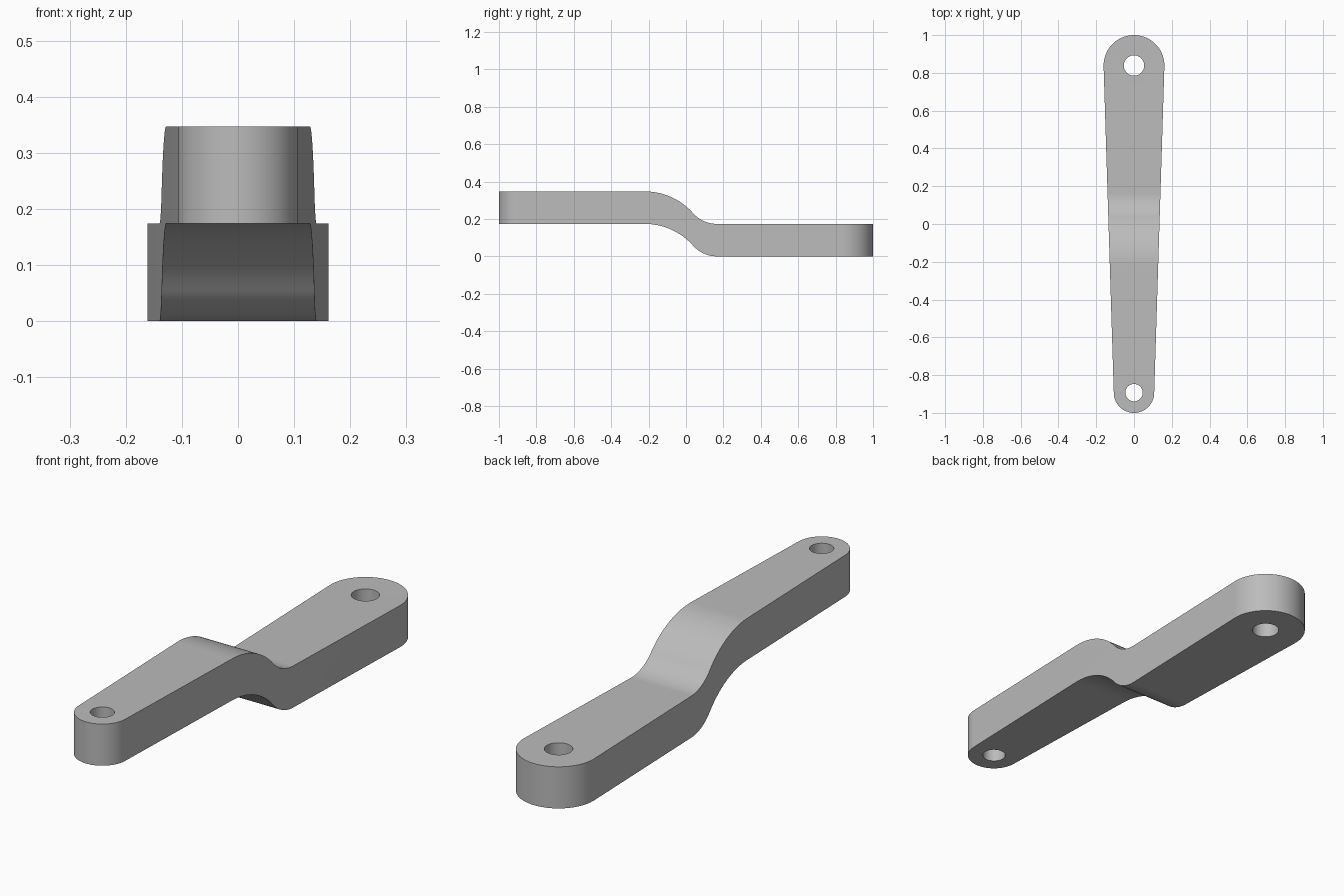
import bpy
import bmesh
from math import sin, cos, pi, atan, asin, radians
from mathutils import Vector

cube = bpy.data.objects.get("Cube")
if cube:
    bpy.data.objects.remove(cube, do_unlink=True)

# Main sizes
THICK = 0.1735
BIG_Y, BIG_R, BIG_HOLE = 0.839, 0.161, 0.054
SMALL_Y, SMALL_R, SMALL_HOLE = -0.893, 0.107, 0.046
BEND_START, BEND_END, UPPER_SHARE = -0.22, 0.165, 0.67

grey = bpy.data.materials.new("plain grey")
grey.use_nodes = True
colour = (0.5, 0.5, 0.5, 1)
grey.diffuse_color = colour
grey.node_tree.nodes["Principled BSDF"].inputs["Base Color"].default_value = colour


def prism(name, points, offset):
    """Extrude a closed loop of points along an offset."""
    bm = bmesh.new()
    face = bm.faces.new([bm.verts.new(p) for p in points])
    result = bmesh.ops.extrude_face_region(bm, geom=[face], use_keep_orig=True)
    moved = [g for g in result["geom"] if isinstance(g, bmesh.types.BMVert)]
    bmesh.ops.translate(bm, verts=moved, vec=offset)
    bmesh.ops.recalc_face_normals(bm, faces=bm.faces)
    mesh = bpy.data.meshes.new(name)
    bm.to_mesh(mesh)
    bm.free()
    mesh.materials.append(grey)
    obj = bpy.data.objects.new(name, mesh)
    bpy.context.collection.objects.link(obj)
    return obj


def arc(centre_y, radius, start, end, steps):
    """Points of a flat arc around the long axis of the arm."""
    angles = [start + (end - start) * i / steps for i in range(steps + 1)]
    return [Vector((radius * cos(a), centre_y + radius * sin(a), -0.1)) for a in angles]


def boolean(target, cutter, operation):
    """Apply one boolean and remove its cutter."""
    cutter.hide_render = True
    mod = target.modifiers.new(operation.title(), "BOOLEAN")
    mod.operation, mod.object, mod.solver = operation, cutter, "EXACT"
    bpy.context.view_layer.objects.active = target
    bpy.ops.object.modifier_apply(modifier=mod.name)
    bpy.data.objects.remove(cutter, do_unlink=True)


# Side profile: two tangent arcs step the arm down by its own thickness
span = BEND_END - BEND_START
theta = 2 * atan(THICK / span)
total = span / sin(theta)
upper, lower = total * UPPER_SHARE, total * (1 - UPPER_SHARE)
steps = 20
angles = [theta * i / steps for i in range(steps + 1)]
bend = [(BEND_START + upper * sin(a), THICK - upper * (1 - cos(a))) for a in angles]
bend += [(BEND_END - lower * sin(a), lower * (1 - cos(a))) for a in reversed(angles[:-1])]
path = [(-1.1, THICK)] + bend + [(1.1, 0)]
side = [Vector((-0.3, y, z)) for y, z in path]
side += [Vector((-0.3, y, z + THICK)) for y, z in reversed(path)]
arm = prism("lever_arm", side, Vector((0.6, 0, 0)))

# Tapered outline with a round at each end
tilt = asin((BIG_R - SMALL_R) / (BIG_Y - SMALL_Y))
outline = arc(BIG_Y, BIG_R, -tilt, pi + tilt, 48)
outline += arc(SMALL_Y, SMALL_R, pi + tilt, 2 * pi - tilt, 48)
up = Vector((0, 0, 0.6))
boolean(arm, prism("outline_cutter", outline, up), "INTERSECT")

# Pin holes
for y, r in ((BIG_Y, BIG_HOLE), (SMALL_Y, SMALL_HOLE)):
    boolean(arm, prism("hole_cutter", arc(y, r, 0, 2 * pi, 48)[:-1], up), "DIFFERENCE")

# Smooth curves, sharp rims
bpy.ops.object.select_all(action="DESELECT")
arm.select_set(True)
bpy.context.view_layer.objects.active = arm
bpy.ops.object.shade_smooth_by_angle(angle=radians(30))
